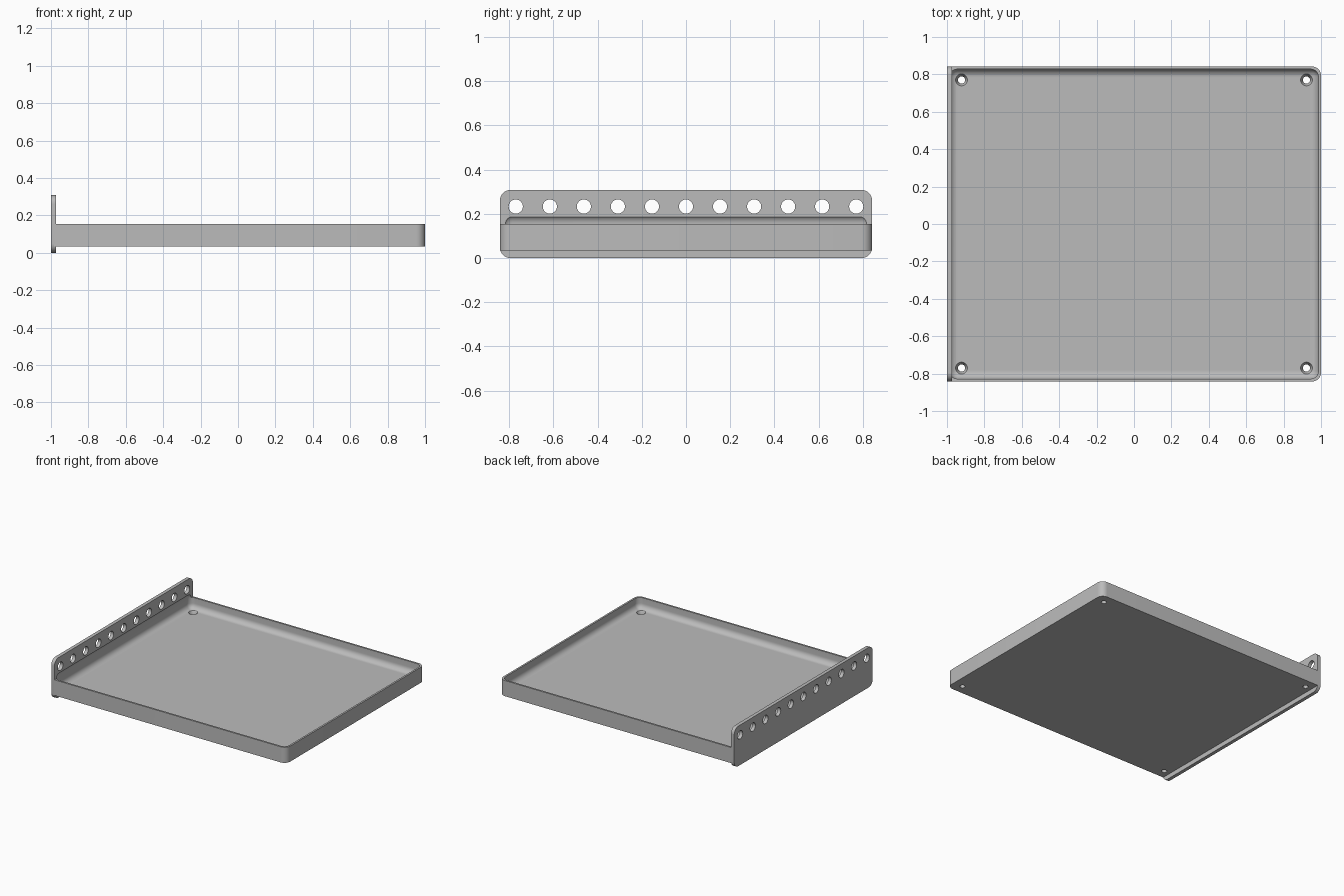
import bpy, bmesh, math
from mathutils import Matrix, Vector

cube = bpy.data.objects.get("Cube")
if cube:
    bpy.data.objects.remove(cube, do_unlink=True)

grey = bpy.data.materials.new("plain_grey")
grey.use_nodes = True
grey.diffuse_color = (0.5, 0.5, 0.5, 1)
grey.node_tree.nodes["Principled BSDF"].inputs["Base Color"].default_value = (0.5, 0.5, 0.5, 1)

HALF_Y = 0.842
PLATE_X = -0.973
RIM_Z = 0.155
BASE_Z = 0.035
FLOOR_Z = 0.07


def add_object(name, bm):
    bmesh.ops.recalc_face_normals(bm, faces=bm.faces)
    mesh = bpy.data.meshes.new(name)
    bm.to_mesh(mesh)
    bm.free()
    mesh.materials.append(grey)
    obj = bpy.data.objects.new(name, mesh)
    bpy.context.collection.objects.link(obj)
    return obj


def rounded_box(name, low, high, radius, pick):
    """Box between two corners, with the picked edges rounded."""
    low, high = Vector(low), Vector(high)
    bm = bmesh.new()
    bmesh.ops.create_cube(bm, size=1)
    for v in bm.verts:
        v.co = (low + high) / 2 + v.co * (high - low)
    edges = [e for e in bm.edges if pick(e.verts[0].co, e.verts[1].co)]
    bmesh.ops.bevel(bm, geom=edges, offset=radius, segments=8,
                    profile=0.5, affect='EDGES')
    return add_object(name, bm)


def add_cone(bm, r1, r2, depth, matrix):
    bmesh.ops.create_cone(bm, cap_ends=True, segments=32, radius1=r1,
                          radius2=r2, depth=depth, matrix=matrix)


def combine(target, tool, operation):
    """Apply a boolean and drop the tool object."""
    tool.hide_render = True
    mod = target.modifiers.new("bool", 'BOOLEAN')
    mod.operation = operation
    mod.solver = 'EXACT'
    mod.object = tool
    bpy.context.view_layer.update()
    graph = bpy.context.evaluated_depsgraph_get()
    mesh = bpy.data.meshes.new_from_object(target.evaluated_get(graph))
    target.modifiers.clear()
    target.data = mesh
    bpy.data.objects.remove(tool, do_unlink=True)


# Tray body, rounded at its two free corners
tray = rounded_box("mounting_tray", (-0.985, -HALF_Y, BASE_Z), (1, HALF_Y, RIM_Z), 0.048,
                   lambda a, b: a.x > 0.9 and b.x > 0.9 and abs(a.z - b.z) > 0.01)

# Upright mounting plate, rounded at all four corners
plate = rounded_box("mounting_plate", (-1, -HALF_Y, 0), (PLATE_X, HALF_Y, 0.308), 0.048,
                    lambda a, b: abs(a.x - b.x) > 0.01)
combine(tray, plate, 'UNION')

# Rounded hollow, which also bites into the plate above the rim
hollow = rounded_box("hollow_cutter", (-0.986, -0.828, FLOOR_Z), (0.986, 0.828, 0.198), 0.042,
                     lambda a, b: True)
combine(tray, hollow, 'DIFFERENCE')

# Row of holes through the plate
bm = bmesh.new()
for i in range(11):
    y = (i - 5) * 0.154
    add_cone(bm, 0.032, 0.032, 0.2,
             Matrix.Translation((-1, y, 0.233)) @ Matrix.Rotation(math.pi / 2, 4, 'Y'))
combine(tray, add_object("plate_hole_cutter", bm), 'DIFFERENCE')

# Countersunk screw holes in the floor corners
depth = FLOOR_Z - BASE_Z
for part in ("screw_hole_cutter", "countersink_cutter"):
    bm = bmesh.new()
    for x in (-0.922, 0.922):
        for y in (-0.77, 0.77):
            if part == "screw_hole_cutter":
                add_cone(bm, 0.019, 0.019, 0.12, Matrix.Translation((x, y, BASE_Z)))
            else:
                add_cone(bm, 0.017, 0.035, depth,
                         Matrix.Translation((x, y, FLOOR_Z - depth / 2 + 0.007)))
    combine(tray, add_object(part, bm), 'DIFFERENCE')

# Smooth the rounded surfaces and keep the edges sharp
bpy.ops.object.select_all(action='DESELECT')
tray.select_set(True)
bpy.context.view_layer.objects.active = tray
bpy.ops.object.shade_smooth_by_angle(angle=math.radians(30))
